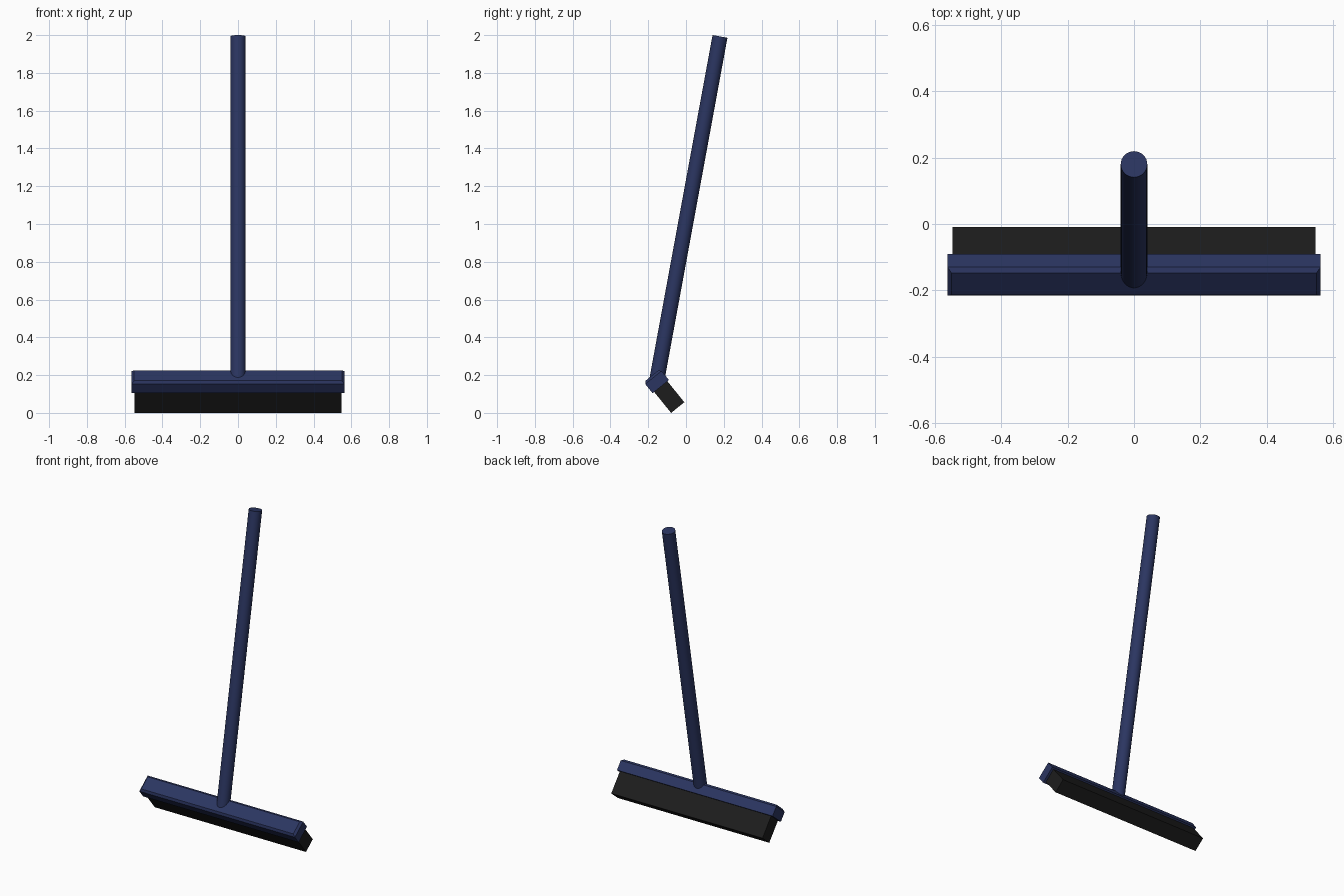
import bpy, bmesh, math
from mathutils import Vector, Matrix

if "Cube" in bpy.data.objects:
    bpy.data.objects.remove(bpy.data.objects["Cube"])

TILT = math.radians(39)            # lean of the brush head
HEAD_BASE = Vector((0, -0.1335, 0.139))


def material(name, rgb):
    m = bpy.data.materials.new(name)
    m.diffuse_color = (*rgb, 1)
    m.use_nodes = True
    m.node_tree.nodes["Principled BSDF"].inputs["Base Color"].default_value = m.diffuse_color
    return m


blue = material("navy_blue", (0.024, 0.036, 0.12))
black = material("black_bristle", (0.012, 0.012, 0.012))


def finish(name, bm, mat):
    mesh = bpy.data.meshes.new(name)
    bm.to_mesh(mesh)
    bm.free()
    mesh.materials.append(mat)
    ob = bpy.data.objects.new(name, mesh)
    bpy.context.collection.objects.link(ob)
    return ob


def tilted_box(name, size, z_mid, mat, chamfer=0):
    """Box in head space, optionally chamfered round its top face."""
    bm = bmesh.new()
    bmesh.ops.create_cube(bm, size=1)
    bmesh.ops.scale(bm, vec=size, verts=bm.verts)
    if chamfer:
        top = [e for e in bm.edges if all(v.co.z > 0 for v in e.verts)]
        bmesh.ops.bevel(bm, geom=top, offset=chamfer, segments=1, affect='EDGES')
    bmesh.ops.translate(bm, vec=(0, 0, z_mid), verts=bm.verts)
    bm.transform(Matrix.Translation(HEAD_BASE) @ Matrix.Rotation(TILT, 4, 'X'))
    return finish(name, bm, mat)


# Head block and the bristle block rooted inside it
tilted_box("head", (1.125, 0.111, 0.075), 0.0375, blue, 0.013)
tilted_box("bristles", (1.094, 0.09, 0.1625), -0.06125, black)

# Leaning round handle, its foot sunk into the head
foot, tip = Vector((0, -0.157, 0.16)), Vector((0, 0.18, 1.993))
axis = tip - foot
bm = bmesh.new()
bmesh.ops.create_cone(bm, cap_ends=True, segments=32, radius1=0.04,
                      radius2=0.04, depth=axis.length)
bm.transform(Matrix.Translation((foot + tip) / 2)
             @ axis.to_track_quat('Z', 'Y').to_matrix().to_4x4())
handle = finish("handle", bm, blue)
bpy.context.view_layer.objects.active = handle
handle.select_set(True)
bpy.ops.object.shade_smooth_by_angle(angle=math.radians(30))
